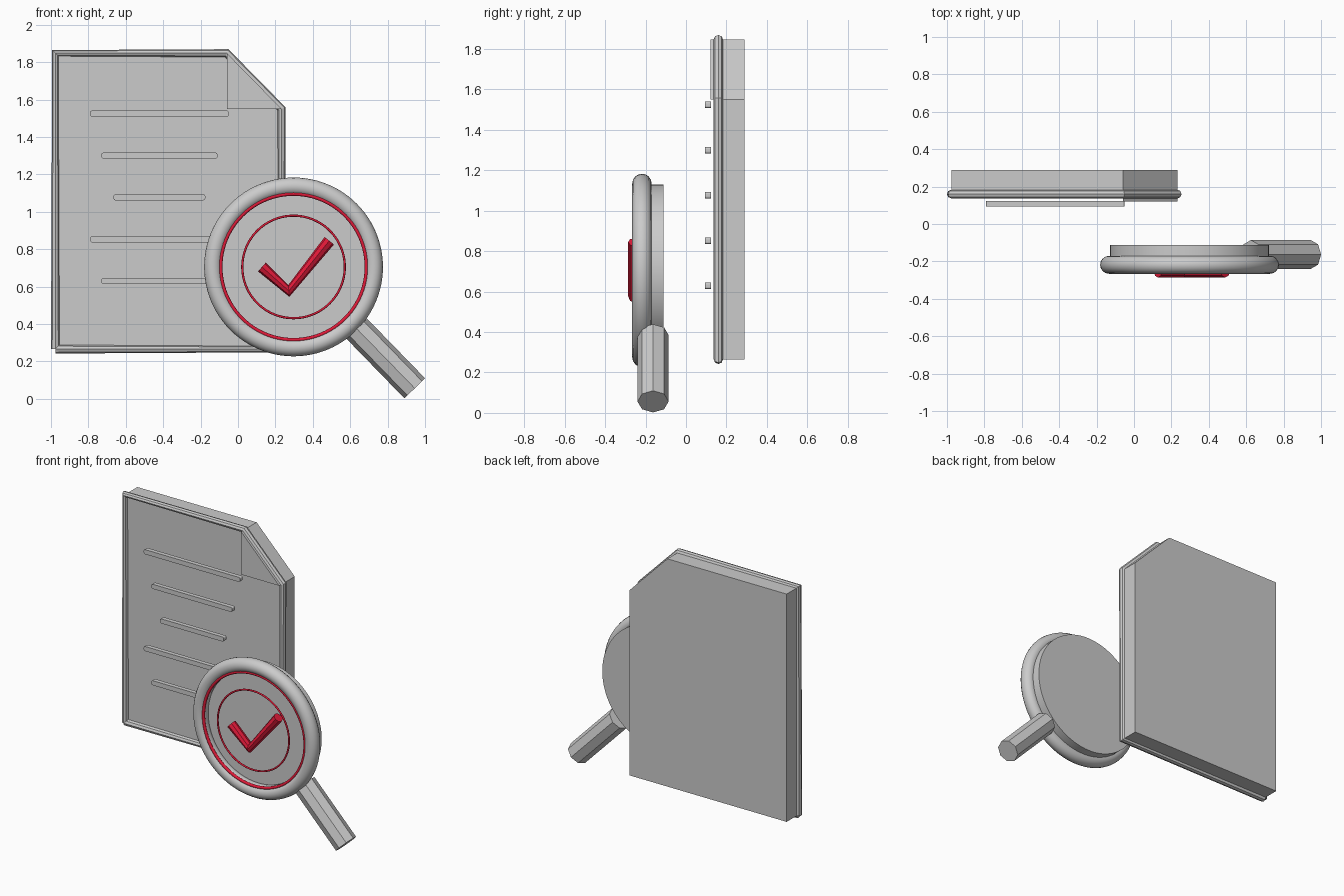
import bpy, bmesh, math
from mathutils import Vector

if "Cube" in bpy.data.objects:
    bpy.data.objects.remove(bpy.data.objects["Cube"])

red = bpy.data.materials.new("red")
red.diffuse_color = (0.75, 0.01, 0.04, 1)
red.use_nodes = True
red.node_tree.nodes["Principled BSDF"].inputs["Base Color"].default_value = red.diffuse_color


def finish(ob, smooth=None, mat=None):
    if mat:
        ob.data.materials.append(mat)
    if smooth:
        bpy.ops.object.select_all(action='DESELECT')
        ob.select_set(True)
        bpy.context.view_layer.objects.active = ob
        bpy.ops.object.shade_smooth_by_angle(angle=math.radians(smooth))
    return ob


def prism(name, outline, y0, y1, round_corners=0):
    """Extrude an x,z outline from y0 back to y1."""
    bm = bmesh.new()
    face = bm.faces.new([bm.verts.new((x, y0, z)) for x, z in outline])
    ext = bmesh.ops.extrude_face_region(bm, geom=[face])
    moved = [v for v in ext["geom"] if isinstance(v, bmesh.types.BMVert)]
    bmesh.ops.translate(bm, verts=moved, vec=(0, y1 - y0, 0))
    if round_corners:
        edges = [e for e in bm.edges
                 if abs(e.verts[0].co.y - e.verts[1].co.y) > 1e-4]
        bmesh.ops.bevel(bm, geom=edges, offset=round_corners, segments=3,
                        profile=0.5, affect='EDGES')
    bmesh.ops.recalc_face_normals(bm, faces=bm.faces)
    me = bpy.data.meshes.new(name)
    bm.to_mesh(me)
    bm.free()
    ob = bpy.data.objects.new(name, me)
    bpy.context.collection.objects.link(ob)
    return ob


def tube(name, points, y, radius, mat=None):
    """Eight-sided tube along x,z points at depth y."""
    cu = bpy.data.curves.new(name, 'CURVE')
    cu.dimensions = '3D'
    cu.bevel_depth = radius
    cu.bevel_resolution = 2
    cu.use_fill_caps = True
    sp = cu.splines.new('POLY')
    sp.points.add(len(points) - 1)
    for p, (x, z) in zip(sp.points, points):
        p.co = (x, y, z, 1)
    sp.use_smooth = False
    ob = bpy.data.objects.new(name, cu)
    bpy.context.collection.objects.link(ob)
    return finish(ob, mat=mat)


CX, CZ = 0.297, 0.705


def ring(name, y, major, minor, mat=None):
    bpy.ops.mesh.primitive_torus_add(
        major_radius=major, minor_radius=minor, major_segments=96,
        minor_segments=16, location=(CX, y, CZ),
        rotation=(math.pi / 2, 0, 0))
    ob = bpy.context.object
    ob.name = name
    return finish(ob, 60, mat)


# Page with a clipped corner, its folded flap and raised border
L, R, B, T = -0.977, 0.233, 0.265, 1.848
page = [(L, B), (R, B), (R, 1.55), (-0.06, T), (L, T)]
prism("page", page, 0.16, 0.29)
prism("folded_corner", [(-0.06, 1.55), (R, 1.55), (-0.06, T)], 0.12, 0.145)
tube("page_border", page + [(L, B)], 0.16, 0.023)

# Text lines on the page
rows = [(1.525, -0.79, -0.05), (1.30, -0.73, -0.11), (1.077, -0.665, -0.175),
        (0.852, -0.79, -0.05), (0.63, -0.73, -0.11)]
for i, (z, x0, x1) in enumerate(rows):
    h = 0.016
    prism(f"text_line_{i + 1}",
          [(x0, z - h), (x1, z - h), (x1, z + h), (x0, z + h)],
          0.093, 0.123, round_corners=0.01)

# Magnifier: rim, glass and handle
ring("magnifier_rim", -0.218, 0.43, 0.048)
bpy.ops.mesh.primitive_cylinder_add(
    vertices=96, radius=0.425, depth=0.088, location=(CX, -0.156, CZ),
    rotation=(math.pi / 2, 0, 0))
glass = bpy.context.object
glass.name = "magnifier_glass"
finish(glass, 30)
tube("handle", [(0.625, 0.385), (0.945, 0.056)], -0.163, 0.077)

# Red accents
ring("outer_red_ring", -0.245, 0.39, 0.010, red)
ring("inner_red_ring", -0.255, 0.274, 0.006, red)
tube("check_mark", [(0.128, 0.705), (0.272, 0.577), (0.488, 0.845)],
     -0.254, 0.032, red)
